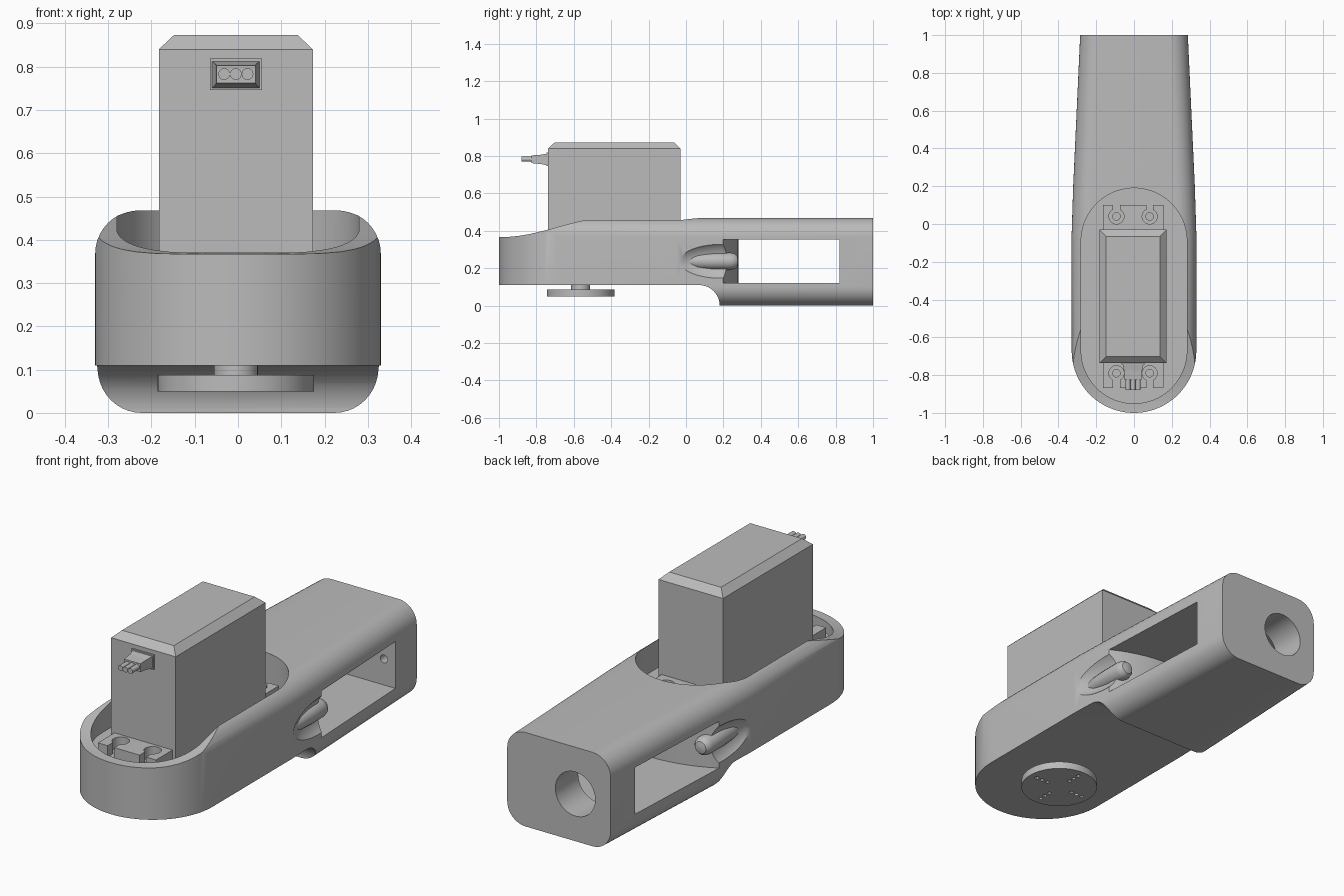
import bpy, bmesh, math
from mathutils import Matrix, Vector

cube = bpy.data.objects.get("Cube")
if cube:
    bpy.data.objects.remove(cube, do_unlink=True)

grey = bpy.data.materials.new("plain grey")
grey.use_nodes = True
grey.diffuse_color = (0.5, 0.5, 0.5, 1)
grey.node_tree.nodes["Principled BSDF"].inputs["Base Color"].default_value = (0.5, 0.5, 0.5, 1)


def finish(name, bm):
    bmesh.ops.recalc_face_normals(bm, faces=bm.faces)
    mesh = bpy.data.meshes.new(name)
    bm.to_mesh(mesh)
    bm.free()
    mesh.materials.append(grey)
    ob = bpy.data.objects.new(name, mesh)
    bpy.context.collection.objects.link(ob)
    return ob


def loft(name, rings):
    """Skin closed rings of equal length and cap both ends."""
    bm = bmesh.new()
    rows = [[bm.verts.new(p) for p in ring] for ring in rings]
    for a, b in zip(rows, rows[1:]):
        for i in range(len(a)):
            j = (i + 1) % len(a)
            bm.faces.new((a[i], a[j], b[j], b[i]))
    bm.faces.new(rows[0])
    bm.faces.new(rows[-1])
    return finish(name, bm)


def prism(name, outline, z0, z1):
    return loft(name, [[(x, y, z) for x, y in outline] for z in (z0, z1)])


def box(name, lo, hi):
    return prism(name, [(lo[0], lo[1]), (hi[0], lo[1]), (hi[0], hi[1]), (lo[0], hi[1])], lo[2], hi[2])


def cylinder(name, start, end, radius, sides=32):
    start, end = Vector(start), Vector(end)
    axis = end - start
    bm = bmesh.new()
    place = Matrix.Translation((start + end) / 2) @ axis.to_track_quat('Z', 'Y').to_matrix().to_4x4()
    bmesh.ops.create_cone(bm, cap_ends=True, segments=sides, radius1=radius, radius2=radius,
                          depth=axis.length, matrix=place)
    return finish(name, bm)


def ellipsoid(name, centre, radii):
    bm = bmesh.new()
    bmesh.ops.create_uvsphere(bm, u_segments=48, v_segments=24, radius=1,
                              matrix=Matrix.Translation(centre) @ Matrix.Diagonal((*radii, 1)))
    return finish(name, bm)


def combine(ob, other, operation='DIFFERENCE'):
    mod = ob.modifiers.new("cut", 'BOOLEAN')
    mod.operation, mod.object, mod.solver = operation, other, 'EXACT'
    bpy.context.view_layer.objects.active = ob
    bpy.ops.object.modifier_apply(modifier=mod.name)
    bpy.data.objects.remove(other, do_unlink=True)


def arc(cx, cy, r, a0, a1, n):
    angles = [math.radians(a0 + (a1 - a0) * i / n) for i in range(n + 1)]
    return [(cx + r * math.cos(a), cy + r * math.sin(a)) for a in angles]


def section(y, w, r=0.1, top=0.468):
    """Rounded rectangular cross-section of the arm."""
    pts = []
    for cx, cz, a in ((w - r, top - r, 0), (r - w, top - r, 90), (r - w, r, 180), (w - r, r, 270)):
        pts += arc(cx, cz, r, a, a + 90, 10)
    return [(x, y, z) for x, z in pts]


# Arm: rounded loft trimmed by its plan and side outlines
arm = loft("arm", [section(-1.1, 0.33), section(-0.05, 0.33), section(0.2, 0.322), section(1, 0.285)])
plan = arc(0, -0.67, 0.33, 180, 360, 48) + [(0.4, 0), (0.4, 1.1), (-0.4, 1.1), (-0.4, 0)]
combine(arm, prism("plan_trim", plan, -0.1, 0.6), 'INTERSECT')


def top_height(y):
    t = min(max((y + 0.98) / 0.6, 0), 1)
    return 0.367 + 0.11 * t * t * (3 - 2 * t)


side = [(-1.1 + 0.04 * i, top_height(-1.1 + 0.04 * i)) for i in range(20)]
side += [(1.1, 0.477), (1.1, -0.1), (0.18, -0.1)]
side += arc(0.07, 0, 0.11, 0, 90, 14) + [(-1.1, 0.11)]
combine(arm, loft("side_trim", [[(x, y, z) for y, z in side] for x in (-0.6, 0.6)]), 'INTERSECT')

# Pocket for the motor
pocket = arc(0, -0.67, 0.28, 180, 360, 40) + arc(0, -0.09, 0.28, 0, 180, 40)
combine(arm, prism("pocket_cutter", pocket, 0.315, 0.7))

# Window through the sides with a curved front wall, scoops beside it
window = [(0.5, 0.82), (-0.5, 0.82)] + arc(0, -0.4, 0.68, 138, 42, 24)
combine(arm, prism("window_cutter", window, 0.12, 0.353))
for s in (-1, 1):
    combine(arm, ellipsoid("scoop_cutter", (s * 0.375, 0.2, 0.237), (0.09, 0.27, 0.112)))

# Holes in the rear wall
combine(arm, cylinder("rear_hole_cutter", (-0.09, 0.75, 0.235), (-0.09, 1.1, 0.235), 0.11, 40))
combine(arm, cylinder("pin_hole_cutter", (0.23, 0.75, 0.25), (0.23, 0.9, 0.25), 0.02, 20))

# Rounded ribs in the scoops
for s, label in ((1, "left"), (-1, "right")):
    rings = []
    for y, r in ((-0.05, 0.012), (-0.01, 0.03), (0.06, 0.042), (0.14, 0.046), (0.24, 0.046),
                 (0.262, 0.041), (0.275, 0.03), (0.28, 0.012)):
        rings.append([(s * 0.272 + x, y, z) for x, z in arc(0, 0.237, r, 0, 345, 23)])
    loft("rib_" + label, rings)

# Motor case with a chamfered top
case_x = -0.005


def rect(w, y0, y1, z):
    return [(case_x - w, y0, z), (case_x + w, y0, z), (case_x + w, y1, z), (case_x - w, y1, z)]


loft("motor_case", [rect(0.178, -0.737, -0.03, 0.3), rect(0.178, -0.737, -0.03, 0.84),
                    rect(0.143, -0.702, -0.065, 0.873)])

# Mounting flanges with open screw slots
for label, root, tip, hole in (("front", -0.73, -0.867, -0.79), ("back", -0.04, 0.1, 0.04)):
    low, high = min(root, tip), max(root, tip)
    flange = box(label + "_flange", (case_x - 0.16, low, 0.314), (case_x + 0.16, high, 0.371))
    out = math.copysign(0.1, tip - root)
    for s in (-1, 1):
        x = case_x + s * 0.088
        combine(flange, cylinder("screw_cutter", (x, hole, 0.2), (x, hole, 0.5), 0.04, 24))
        y0, y1 = sorted((hole, tip + out))
        combine(flange, box("slot_cutter", (x - 0.018, y0, 0.2), (x + 0.018, y1, 0.5)))
        combine(arm, cylinder("screw_hole_cutter", (x, hole, 0.2), (x, hole, 0.5), 0.02, 20))

# Cable socket, plug and wires
box("socket_frame", (-0.065, -0.745, 0.746), (0.055, -0.73, 0.819))


def plug_ring(y, w, z0, z1):
    return [(case_x - w, y, z0), (case_x + w, y, z0), (case_x + w, y, z1), (case_x - w, y, z1)]


loft("plug", [plug_ring(-0.74, 0.056, 0.75, 0.813), plug_ring(-0.775, 0.048, 0.757, 0.807),
              plug_ring(-0.825, 0.045, 0.762, 0.803)])
for i in (-1, 0, 1):
    x = case_x + 0.027 * i
    cylinder("wire", (x, -0.82, 0.783), (x, -0.88, 0.783), 0.0135, 20)

# Output horn under the front
horn = cylinder("horn_disc", (case_x, -0.563, 0.05), (case_x, -0.563, 0.087), 0.181, 64)
for dx, dy in ((1, 0), (-1, 0), (0, 1), (0, -1)):
    for r in (0.075, 0.107, 0.14):
        x, y = case_x + dx * r, -0.563 + dy * r
        combine(horn, cylinder("horn_hole_cutter", (x, y, 0), (x, y, 0.1), 0.01, 12))
cylinder("horn_hub", (case_x, -0.563, 0.08), (case_x, -0.563, 0.13), 0.051)

# Smooth the curved parts
for ob in list(bpy.context.collection.objects):
    if ob.type == 'MESH' and ob.name.startswith(("arm", "rib", "horn", "wire", "front", "back")):
        bpy.ops.object.select_all(action='DESELECT')
        ob.select_set(True)
        bpy.context.view_layer.objects.active = ob
        bpy.ops.object.shade_smooth_by_angle(angle=math.radians(30))
